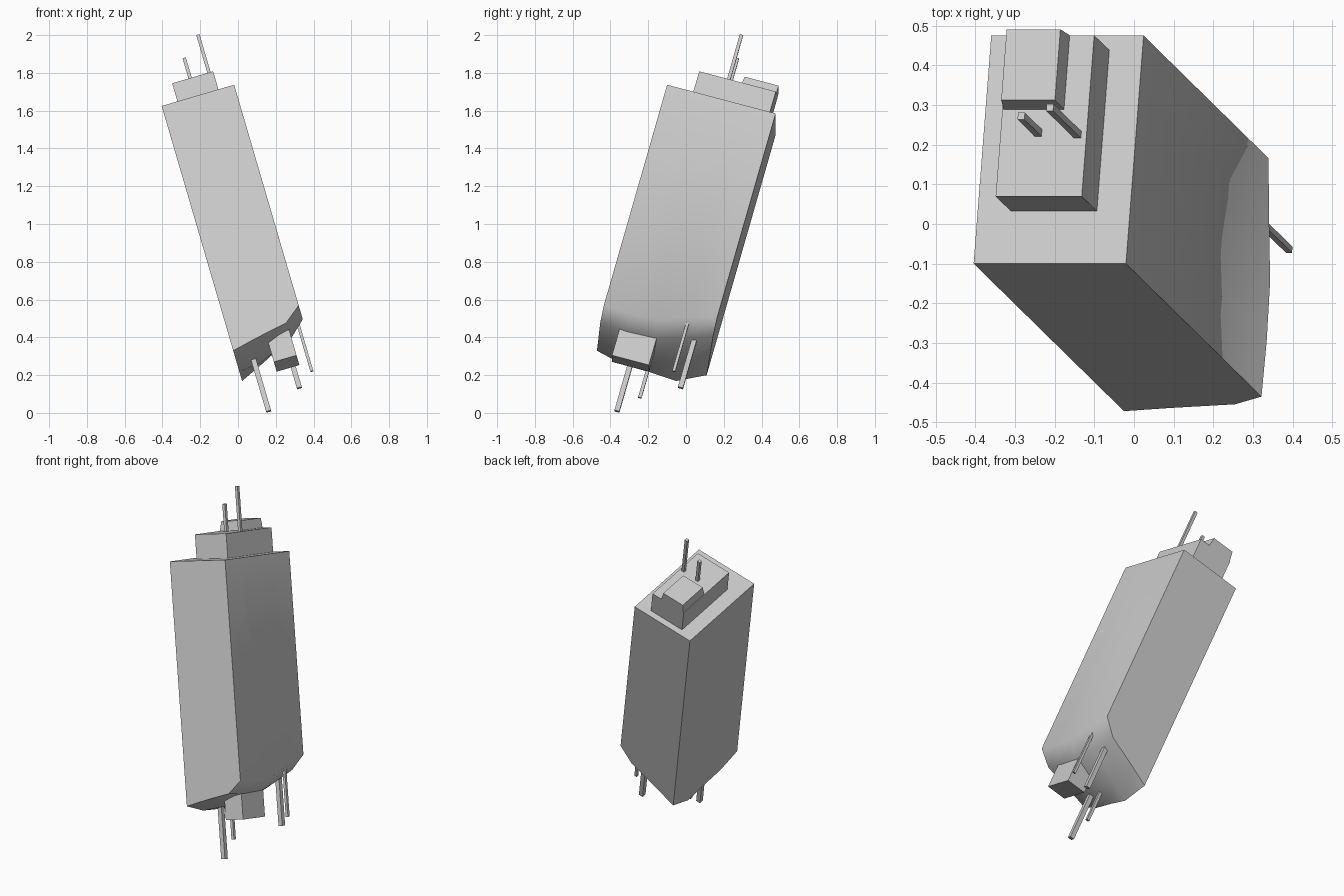
import bpy, bmesh
from math import radians
from mathutils import Matrix, Vector

cube = bpy.data.objects.get("Cube")
if cube:
    bpy.data.objects.remove(cube, do_unlink=True)

GREY = (0.6, 0.6, 0.6, 1.0)
mat = bpy.data.materials.new("light grey")
mat.use_nodes = True
mat.diffuse_color = GREY
mat.node_tree.nodes["Principled BSDF"].inputs["Base Color"].default_value = GREY

# Leaning frame whose origin is the centre of the tower's roof
LEAN = (Matrix.Translation((-0.19, 0.1875, 1.605))
        @ Matrix.Rotation(radians(-16.3), 4, 'Y')
        @ Matrix.Rotation(radians(-15.4), 4, 'X'))


def finish(name, bm, smooth=None):
    bmesh.ops.recalc_face_normals(bm, faces=bm.faces[:])
    bm.transform(LEAN)
    mesh = bpy.data.meshes.new(name)
    bm.to_mesh(mesh)
    bm.free()
    mesh.materials.append(mat)
    ob = bpy.data.objects.new(name, mesh)
    bpy.context.collection.objects.link(ob)
    if smooth:
        bpy.ops.object.select_all(action='DESELECT')
        ob.select_set(True)
        bpy.context.view_layer.objects.active = ob
        bpy.ops.object.shade_smooth_by_angle(angle=radians(smooth))


def box(name, low, high, taper=0.0):
    """Box between two corners, its top drawn in at the sides and front."""
    bm = bmesh.new()
    bmesh.ops.create_cube(bm, size=1)
    low, high = Vector(low), Vector(high)
    for v in bm.verts:
        top, back = v.co.z > 0, v.co.y > 0
        side = 1 if v.co.x > 0 else -1
        v.co = Vector(high[i] if v.co[i] > 0 else low[i] for i in range(3))
        if top:
            v.co.x -= side * taper
            v.co.y += 0 if back else taper
    finish(name, bm)


def rod(name, x, y, bottom, top, width):
    h = width / 2
    box(name, (x - h, y - h, bottom), (x + h, y + h, top))


# Tower body: a straight shaft with a worn, rounded underside
XS = (-0.2, -0.07, 0.11, 0.2)
YS = (-0.298, -0.15, 0, 0.15, 0.298)
DEPTH = ((1.40, 1.37, 1.335, 1.262),
         (1.437, 1.42, 1.35, 1.27),
         (1.44, 1.42, 1.345, 1.26),
         (1.45, 1.39, 1.30, 1.21),
         (1.376, 1.32, 1.25, 1.163))
bm = bmesh.new()
under = [[bm.verts.new((x, y, -d)) for x, d in zip(XS, row)]
         for y, row in zip(YS, DEPTH)]
for a, b in zip(under, under[1:]):
    for i in range(len(XS) - 1):
        bm.faces.new((a[i], a[i + 1], b[i + 1], b[i]))
rim = [e for e in bm.edges if e.is_boundary]
new = bmesh.ops.extrude_edge_only(bm, edges=rim)["geom"]
for v in new:
    if isinstance(v, bmesh.types.BMVert):
        v.co.z = 0
bmesh.ops.holes_fill(bm, edges=[e for e in bm.edges if e.is_boundary])
finish("tower_body", bm, smooth=50)

# Stepped roof
box("roof_lower_tier", (-0.113, -0.161, -0.02), (0.113, 0.26, 0.141))
box("roof_upper_tier", (-0.113, 0.063, 0.12), (0.052, 0.26, 0.197), 0.012)

# Roof masts
rod("roof_mast_tall", 0.09, 0.0, 0.1, 0.40, 0.018)
rod("roof_mast_short", -0.014, 0.005, 0.1, 0.30, 0.018)

# Hanging block and rods under the tower
box("underside_block", (-0.01, -0.19, -1.492), (0.115, 0.013, -1.25))
rod("hanging_rod_long", -0.11, -0.10, -1.72, -1.3, 0.027)
rod("hanging_rod_thin", -0.11, -0.003, -1.616, -1.3, 0.018)
rod("hanging_rod_back", 0.081, 0.205, -1.56, -1.15, 0.027)
rod("hanging_rod_side", 0.169, 0.153, -1.506, -1.12, 0.016)
